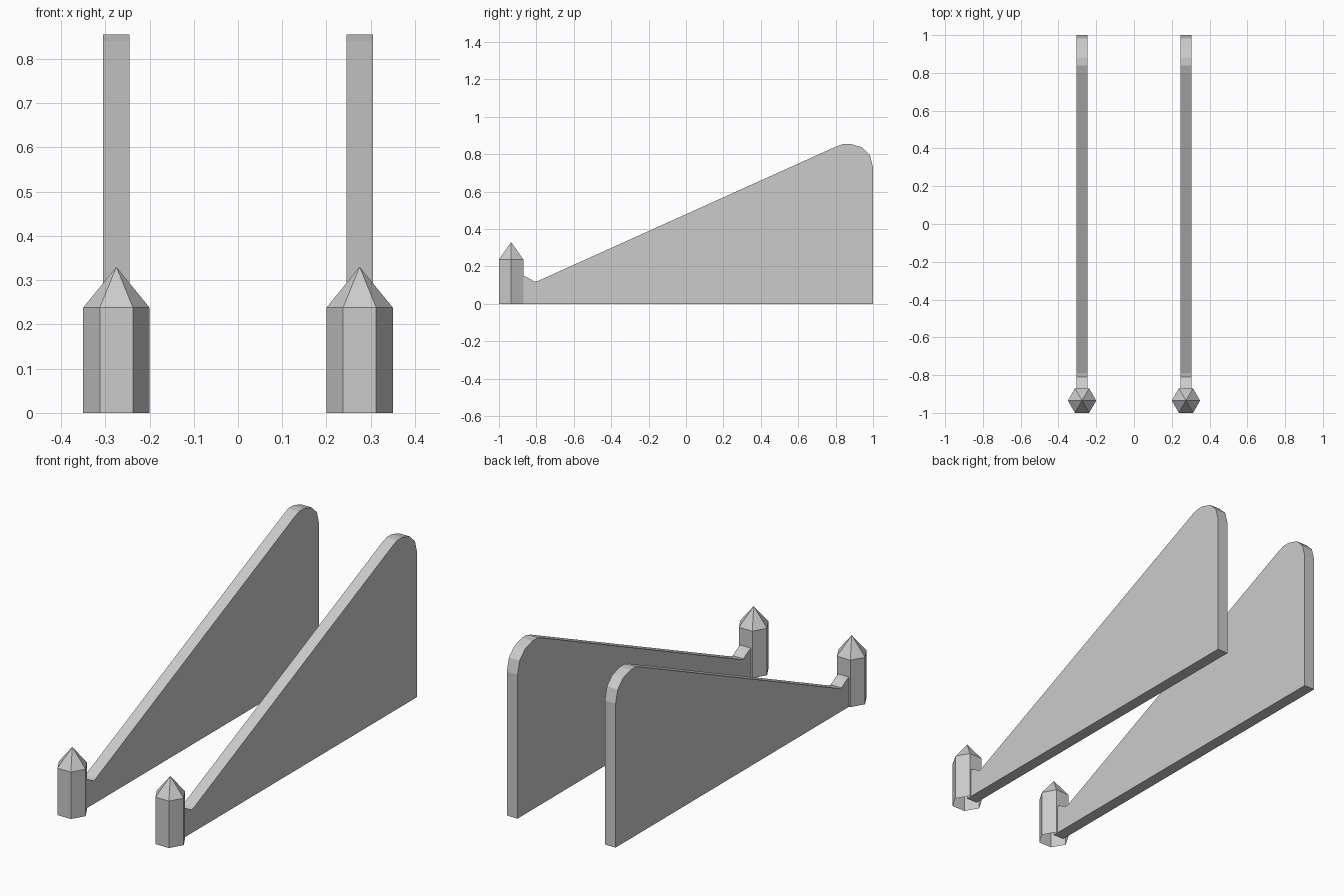
import bpy, bmesh, math

if "Cube" in bpy.data.objects:
    bpy.data.objects.remove(bpy.data.objects["Cube"])

X, HALF = 0.275, 0.03          # rail centre and half thickness
POST_Y, R = -0.935, 0.075      # hexagonal post centre and radius

# side outline of a sloping wall as (y, z)
PROFILE = [(-0.90, 0), (1, 0), (1, 0.73), (0.983, 0.795), (0.94, 0.837),
           (0.88, 0.855), (0.84, 0.855), (0.80, 0.84), (-0.79, 0.123),
           (-0.81, 0.119), (-0.85, 0.143), (-0.87, 0.15), (-0.90, 0.15)]


def make_object(name, bm):
    bmesh.ops.recalc_face_normals(bm, faces=bm.faces)
    mesh = bpy.data.meshes.new(name)
    bm.to_mesh(mesh)
    bm.free()
    obj = bpy.data.objects.new(name, mesh)
    bpy.context.collection.objects.link(obj)
    return obj


def sloping_wall(name, x):
    bm = bmesh.new()
    face = bm.faces.new([bm.verts.new((x - HALF, y, z)) for y, z in PROFILE])
    ext = bmesh.ops.extrude_face_region(bm, geom=[face], use_keep_orig=True)
    moved = [v for v in ext["geom"] if isinstance(v, bmesh.types.BMVert)]
    bmesh.ops.translate(bm, verts=moved, vec=(2 * HALF, 0, 0))
    return make_object(name, bm)


def pointed_post(name, x):
    # six-sided shaft, open underneath, with a pyramid cap
    bm = bmesh.new()
    rings = [[bm.verts.new((x + R * math.cos(i * math.pi / 3),
                            POST_Y + R * math.sin(i * math.pi / 3), z))
              for i in range(6)] for z in (0, 0.238)]
    tip = bm.verts.new((x, POST_Y, 0.33))
    low, high = rings
    for i in range(6):
        j = (i + 1) % 6
        bm.faces.new((low[i], low[j], high[j], high[i]))
        bm.faces.new((high[i], high[j], tip))
    return make_object(name, bm)


for side, x in (("left", -X), ("right", X)):
    sloping_wall(side + "_wall", x)
    pointed_post(side + "_post", x)
